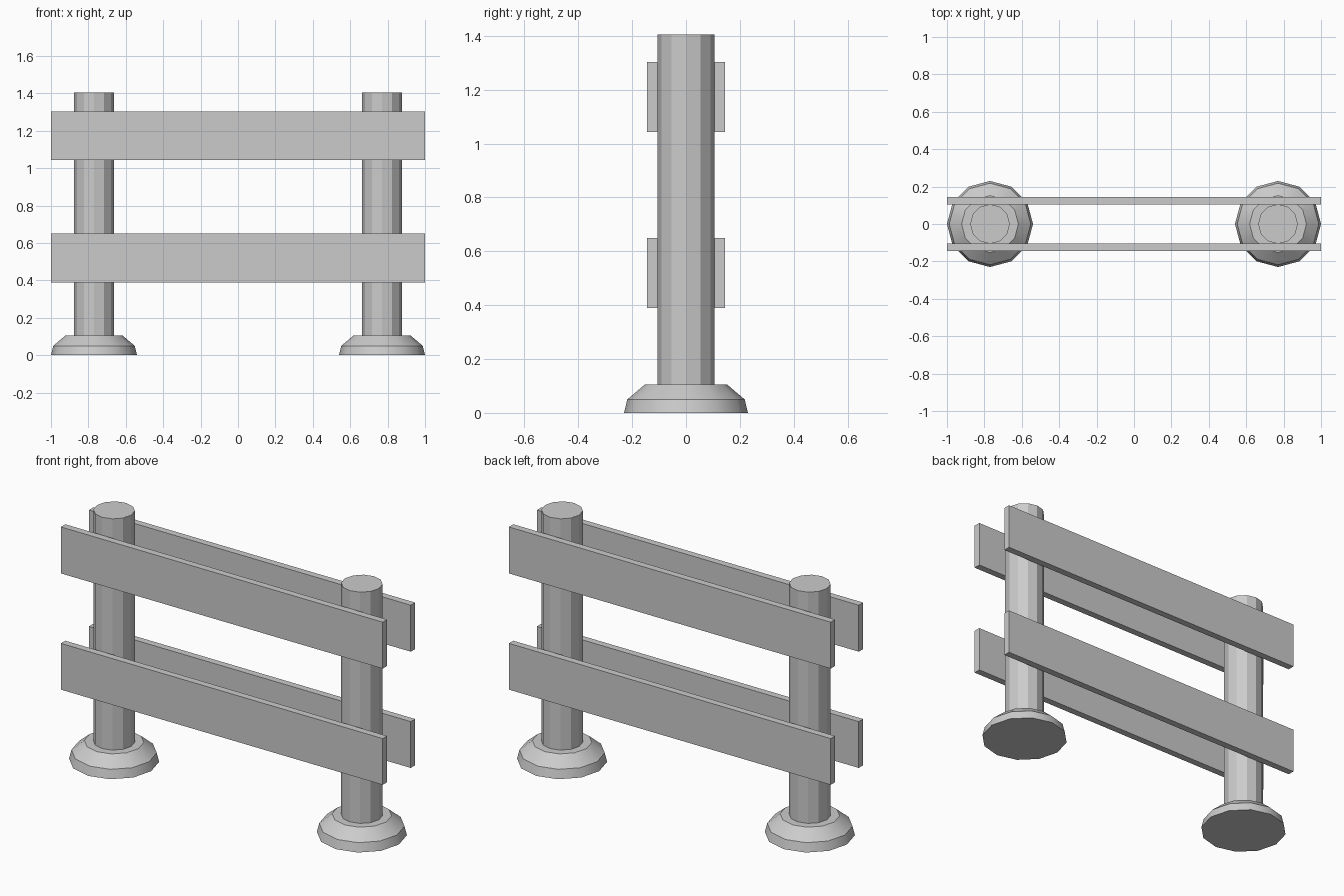
import bpy
import bmesh
import math

cube = bpy.data.objects.get("Cube")
if cube:
    bpy.data.objects.remove(cube, do_unlink=True)

SIDES = 12
POST_X = 0.77

grey = bpy.data.materials.new("plain grey")
grey.use_nodes = True
colour = (0.6, 0.6, 0.6, 1)
grey.diffuse_color = colour
grey.node_tree.nodes["Principled BSDF"].inputs["Base Color"].default_value = colour


def add_object(name, bm):
    bmesh.ops.recalc_face_normals(bm, faces=bm.faces)
    mesh = bpy.data.meshes.new(name)
    bm.to_mesh(mesh)
    bm.free()
    mesh.materials.append(grey)
    obj = bpy.data.objects.new(name, mesh)
    bpy.context.collection.objects.link(obj)
    return obj


def turned(name, x, profile):
    """Closed round part from (radius, height) pairs."""
    bm = bmesh.new()
    rings = []
    for r, z in profile:
        angles = [math.tau * i / SIDES for i in range(SIDES)]
        rings.append([bm.verts.new((x + r * math.cos(a), r * math.sin(a), z)) for a in angles])
    for low, high in zip(rings, rings[1:]):
        for i in range(SIDES):
            j = (i + 1) % SIDES
            bm.faces.new((low[i], low[j], high[j], high[i]))
    bm.faces.new(rings[0][::-1])
    bm.faces.new(rings[-1])
    return add_object(name, bm)


def board(name, y, z_low, z_high):
    bm = bmesh.new()
    bmesh.ops.create_cube(bm, size=1)
    bmesh.ops.scale(bm, vec=(2, 0.039, z_high - z_low), verts=bm.verts)
    bmesh.ops.translate(bm, vec=(0, y, (z_low + z_high) / 2), verts=bm.verts)
    return add_object(name, bm)


# Posts and their flared feet
for side, sx in (("left", 1), ("right", -1)):
    turned(side + "_post", sx * POST_X, [(0.106, 0.1), (0.106, 1.405)])
    foot = turned(side + "_foot", sx * POST_X, [(0.23, 0), (0.218, 0.05), (0.152, 0.106)])
    bpy.ops.object.select_all(action="DESELECT")
    foot.select_set(True)
    bpy.context.view_layer.objects.active = foot
    bpy.ops.object.shade_smooth_by_angle(angle=math.radians(32))

# Horizontal boards on both faces of the posts
for face, sy in (("front", -1), ("back", 1)):
    board(face + "_upper_board", sy * 0.1245, 1.043, 1.304)
    board(face + "_lower_board", sy * 0.1245, 0.39, 0.65)
